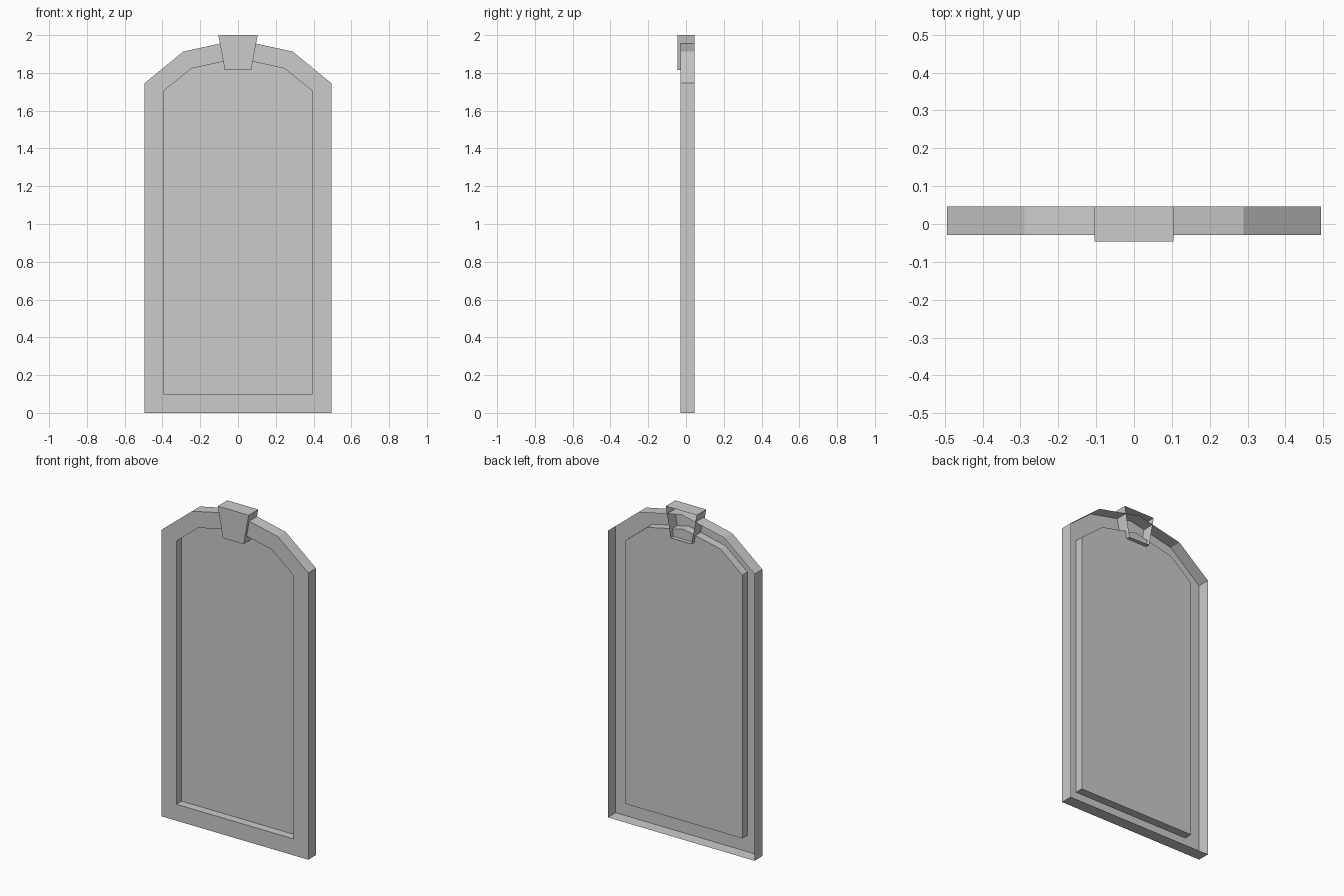
import bpy
import bmesh

if "Cube" in bpy.data.objects:
    bpy.data.objects.remove(bpy.data.objects["Cube"])

FRONT, BACK, RECESS, KEY_FRONT = -0.029, 0.046, 0.021, -0.046


def mirrored(half):
    """Closed outline, counter-clockwise from the front, from its right half (x, z)."""
    return half + [(-x, z) for x, z in reversed(half) if x > 0]


def shell(name, loops, cap=False):
    """Open-backed shell: skin successive (outline, y) loops, optionally capping the last."""
    bm = bmesh.new()
    rings = [[bm.verts.new((x, y, z)) for x, z in outline] for outline, y in loops]
    for a, b in zip(rings, rings[1:]):
        n = len(a)
        for i in range(n):
            j = (i + 1) % n
            bm.faces.new((a[i], a[j], b[j], b[i]))
    if cap:
        bm.faces.new(rings[-1])
    mesh = bpy.data.meshes.new(name)
    bm.to_mesh(mesh)
    bm.free()
    obj = bpy.data.objects.new(name, mesh)
    bpy.context.collection.objects.link(obj)
    return obj


outer = mirrored([(0.494, 0.0), (0.494, 1.746), (0.289, 1.913), (0.0, 1.976)])
inner = mirrored([(0.394, 0.1), (0.394, 1.704), (0.247, 1.823), (0.0, 1.877)])
wedge = mirrored([(0.07, 1.815), (0.104, 2.0)])

# Arched frame: outer wall, front face, inner reveal (hollow behind)
shell("arched_frame", [(outer, BACK), (outer, FRONT), (inner, FRONT), (inner, RECESS)])

# Recessed panel
shell("recessed_panel", [(inner, RECESS)], cap=True)

# Keystone: tapered block, open at the back
shell("keystone", [(wedge, BACK), (wedge, KEY_FRONT)], cap=True)
